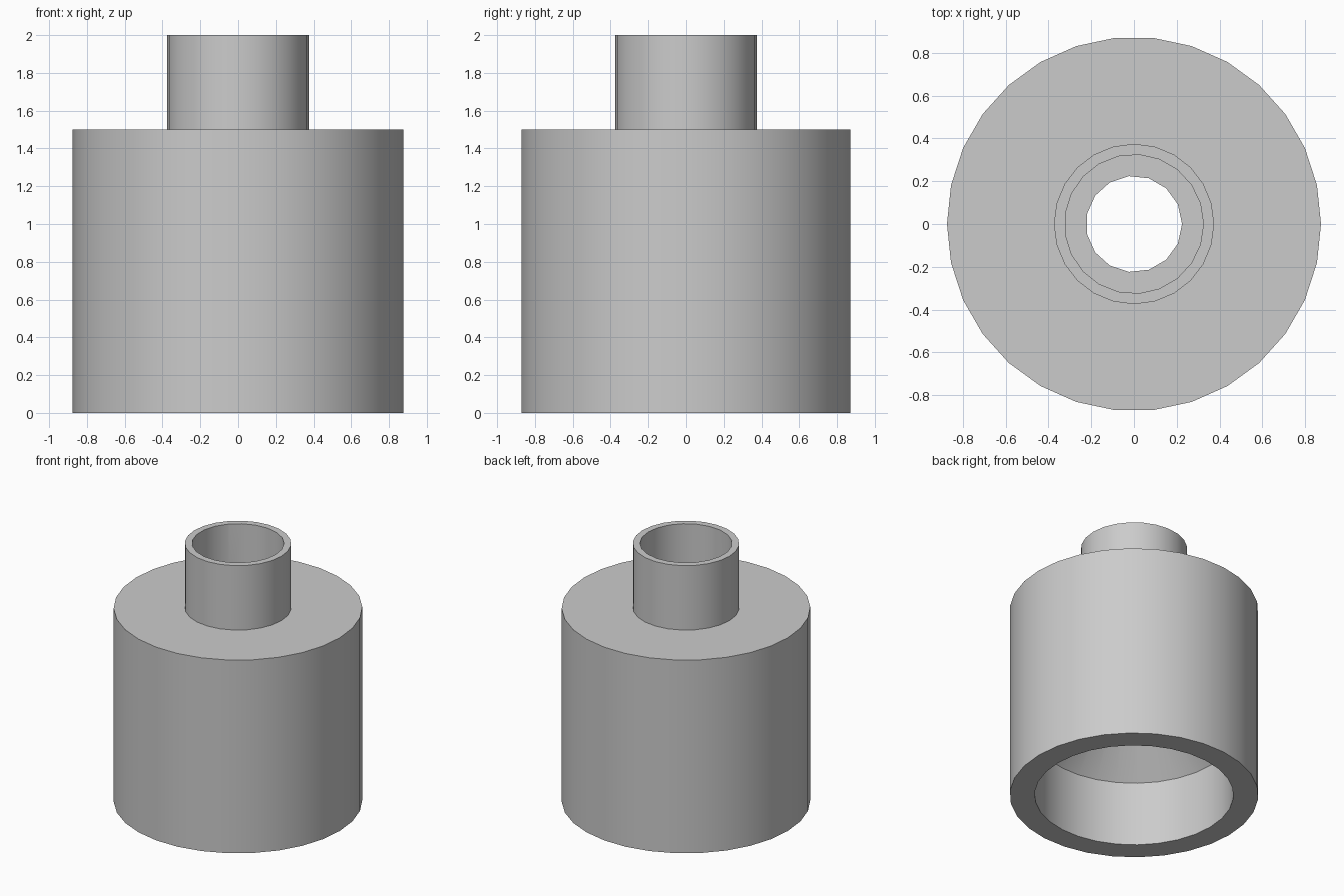
import bpy, bmesh, math

cube = bpy.data.objects.get("Cube")
if cube:
    bpy.data.objects.remove(cube, do_unlink=True)

grey = bpy.data.materials.new("plain grey")
grey.use_nodes = True
colour = (0.6, 0.6, 0.6, 1.0)
grey.diffuse_color = colour
grey.node_tree.nodes["Principled BSDF"].inputs["Base Color"].default_value = colour


def turned(name, profile, sides):
    """Closed solid of revolution from (radius, height) points, bottom to top."""
    bm = bmesh.new()
    rings = []
    for r, z in profile:
        angles = [2 * math.pi * i / sides for i in range(sides)]
        rings.append([bm.verts.new((r * math.cos(a), r * math.sin(a), z)) for a in angles])
    for low, high in zip(rings, rings[1:]):
        for i in range(sides):
            j = (i + 1) % sides
            bm.faces.new((low[i], low[j], high[j], high[i]))
    bm.faces.new(rings[0][::-1])
    bm.faces.new(rings[-1])
    mesh = bpy.data.meshes.new(name)
    bm.to_mesh(mesh)
    bm.free()
    mesh.materials.append(grey)
    obj = bpy.data.objects.new(name, mesh)
    bpy.context.collection.objects.link(obj)
    return obj


def cut(obj, cutter):
    """Subtract the cutter from the object, then discard it."""
    cutter.hide_render = True
    mod = obj.modifiers.new("bore", "BOOLEAN")
    mod.operation = "DIFFERENCE"
    mod.solver = "EXACT"
    mod.object = cutter
    bpy.context.view_layer.objects.active = obj
    bpy.ops.object.modifier_apply(modifier=mod.name)
    bpy.data.objects.remove(cutter, do_unlink=True)


# Wide body: bottom socket, funnel, then a narrow passage through the top
body = turned("body", [(0.875, 0), (0.875, 1.5)], 30)
cut(body, turned("socket_cutter", [(0.7, -0.1), (0.7, 0.5), (0.225, 1.0)], 30))
cut(body, turned("passage_cutter", [(0.225, 0.9), (0.225, 1.6)], 15))

# Open neck tube standing on the body
neck = turned("neck", [(0.375, 1.5), (0.375, 2.0)], 24)
cut(neck, turned("neck_cutter", [(0.325, 1.4), (0.325, 2.1)], 21))

# Smooth walls with crisp rims
bpy.ops.object.select_all(action="DESELECT")
for part in (body, neck):
    part.select_set(True)
bpy.context.view_layer.objects.active = body
bpy.ops.object.shade_smooth_by_angle(angle=math.radians(30))
